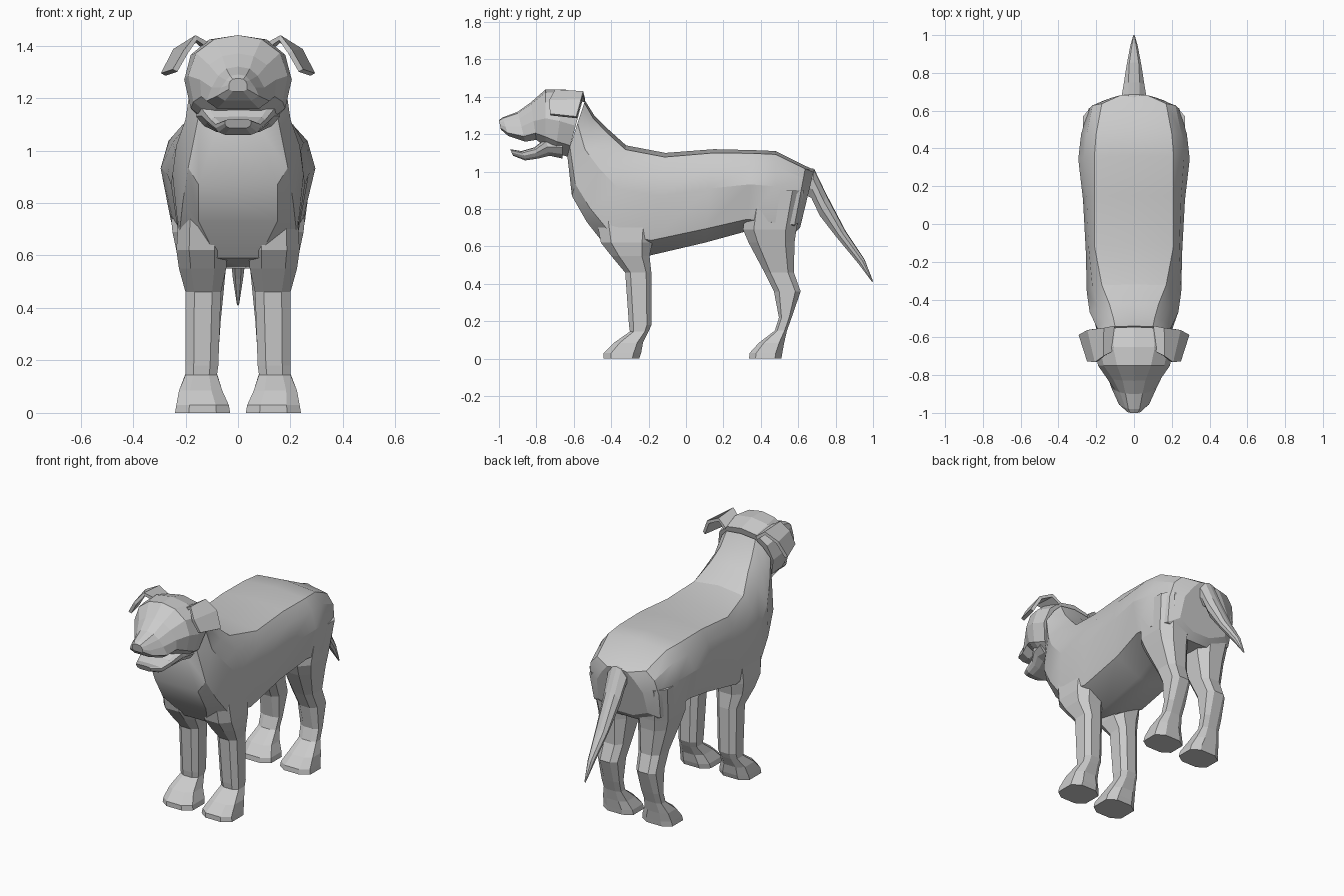
import bpy, bmesh, math


def make(name, verts, faces, smooth=False):
    bm = bmesh.new()
    vs = [bm.verts.new(v) for v in verts]
    for f in faces:
        bm.faces.new([vs[i] for i in f])
    bmesh.ops.recalc_face_normals(bm, faces=bm.faces[:])
    mesh = bpy.data.meshes.new(name)
    bm.to_mesh(mesh)
    bm.free()
    ob = bpy.data.objects.new(name, mesh)
    bpy.context.collection.objects.link(ob)
    if smooth:
        bpy.ops.object.select_all(action='DESELECT')
        ob.select_set(True)
        bpy.context.view_layer.objects.active = ob
        bpy.ops.object.shade_smooth_by_angle(angle=math.radians(25))
    return ob


def loft(name, rings, smooth=False):
    n = len(rings[0])
    faces = [(r * n + i, r * n + (i + 1) % n, (r + 1) * n + (i + 1) % n, (r + 1) * n + i)
             for r in range(len(rings) - 1) for i in range(n)]
    last = (len(rings) - 1) * n
    faces += [tuple(range(n)), tuple(range(last, last + n))]
    return make(name, [p for r in rings for p in r], faces, smooth)


def section(yt, zt, yb, zb, widths, ts):
    # symmetric slice from a top point to a bottom point, half-widths at fractions ts
    at = lambda t: (yt + (yb - yt) * t, zt + (zb - zt) * t)
    side = [(w, *at(t)) for w, t in zip(widths, ts)]
    return [(0, yt, zt)] + side + [(-x, y, z) for x, y, z in reversed(side)]


def spine_loft(name, rows, ts, smooth=False):
    return loft(name, [section(*r[:4], r[4:], ts) for r in rows], smooth)


def mirror(ob):
    ob.modifiers.new("mirror", 'MIRROR').use_axis[0] = True


def leg(name, rows):
    # horizontal slices: z, y front, y back, x inner, x outer, with cut corners
    rings = []
    for z, y0, y1, x0, x1 in rows:
        c, d = (x1 - x0) * 0.25, (y1 - y0) * 0.2
        rings.append([(x0 + c, y0, z), (x1 - c, y0, z), (x1, y0 + d, z), (x1, y1 - d, z),
                      (x1 - c, y1, z), (x0 + c, y1, z), (x0, y1 - d, z), (x0, y0 + d, z)])
    mirror(loft(name, rings))


# torso and neck, rump to throat
spine_loft("torso", [
    (.685, 1.01, .61, .70, .07, .11, .16, .17, .06),
    (.64, 1.03, .57, .66, .17, .22, .24, .23, .08),
    (.48, 1.11, .47, .66, .20, .25, .28, .255, .08),
    (.36, 1.115, .32, .68, .21, .265, .295, .25, .08),
    (.15, 1.12, .10, .62, .21, .25, .27, .22, .05),
    (-.11, 1.10, -.20, .55, .21, .24, .255, .22, .05),
    (-.32, 1.14, -.42, .59, .17, .22, .25, .225, .08),
    (-.42, 1.23, -.53, .73, .13, .19, .235, .21, .15),
    (-.49, 1.30, -.61, .87, .11, .16, .20, .19, .15),
    (-.54, 1.38, -.635, 1.09, .10, .14, .18, .15, .08),
], (.04, .18, .42, .85, 1), True)

# head and upper muzzle
spine_loft("head", [
    (-.545, 1.41, -.635, 1.08, .10, .165, .19, .16, .08),
    (-.65, 1.44, -.70, 1.10, .11, .18, .205, .18, .10),
    (-.75, 1.44, -.75, 1.13, .09, .16, .19, .17, .10),
    (-.83, 1.37, -.80, 1.17, .06, .11, .145, .14, .08),
    (-.90, 1.32, -.86, 1.16, .045, .075, .10, .12, .08),
    (-.98, 1.29, -.95, 1.19, .03, .045, .065, .08, .05),
    (-1.0, 1.275, -.99, 1.225, .02, .03, .035, .035, .02),
], (.05, .22, .5, .82, 1))

# lower jaw, hanging slightly open
spine_loft("jaw", [
    (-.66, 1.19, -.66, 1.07, .13, .15, .16, .13, .08),
    (-.75, 1.18, -.73, 1.085, .12, .14, .14, .12, .08),
    (-.81, 1.13, -.79, 1.07, .09, .105, .105, .09, .06),
    (-.88, 1.11, -.86, 1.06, .07, .085, .085, .075, .05),
    (-.94, 1.12, -.925, 1.085, .04, .05, .05, .045, .03),
], (.05, .2, .5, .8, 1))

# folded ears: front and back edge points from root to tip
ear_edges = [((.11, -.67, 1.40), (.11, -.54, 1.38)),
             ((.16, -.70, 1.43), (.16, -.55, 1.42)),
             ((.20, -.73, 1.375), (.24, -.56, 1.38)),
             ((.24, -.725, 1.305), (.285, -.585, 1.29))]
ear = make("ear", [p for e in ear_edges for p in e],
           [(2 * i, 2 * i + 1, 2 * i + 3, 2 * i + 2) for i in range(3)])
solid = ear.modifiers.new("thickness", 'SOLIDIFY')
solid.thickness, solid.offset = .02, 0
mirror(ear)

# tail
spine_loft("tail", [
    (.64, 1.02, .63, .88, .03, .06, .05, .02),
    (.685, 1.015, .67, .86, .03, .065, .055, .02),
    (.75, .88, .715, .765, .03, .055, .05, .02),
    (.855, .68, .80, .655, .025, .04, .035, .015),
    (.955, .53, .92, .51, .01, .02, .02, .01),
    (1.0, .415, .995, .41, .002, .004, .004, .002),
], (.05, .35, .7, 1))

# front legs with paws
leg("front_leg", [
    (.85, -.50, -.15, .06, .22),
    (.62, -.455, -.18, .04, .235),
    (.55, -.40, -.195, .045, .225),
    (.46, -.325, -.185, .065, .20),
    (.18, -.305, -.185, .075, .20),
    (.145, -.30, -.20, .08, .20),
    (.085, -.385, -.23, .06, .225),
    (.03, -.44, -.24, .035, .235),
    (0, -.44, -.25, .03, .24),
])

# hind legs with hock and paws
leg("hind_leg", [
    (.90, .33, .63, .06, .27),
    (.69, .305, .59, .035, .25),
    (.62, .335, .58, .04, .235),
    (.46, .42, .577, .055, .20),
    (.36, .47, .613, .065, .20),
    (.22, .497, .565, .075, .20),
    (.15, .475, .54, .08, .20),
    (.085, .39, .525, .06, .225),
    (.03, .34, .515, .035, .235),
    (0, .337, .51, .03, .24),
])
